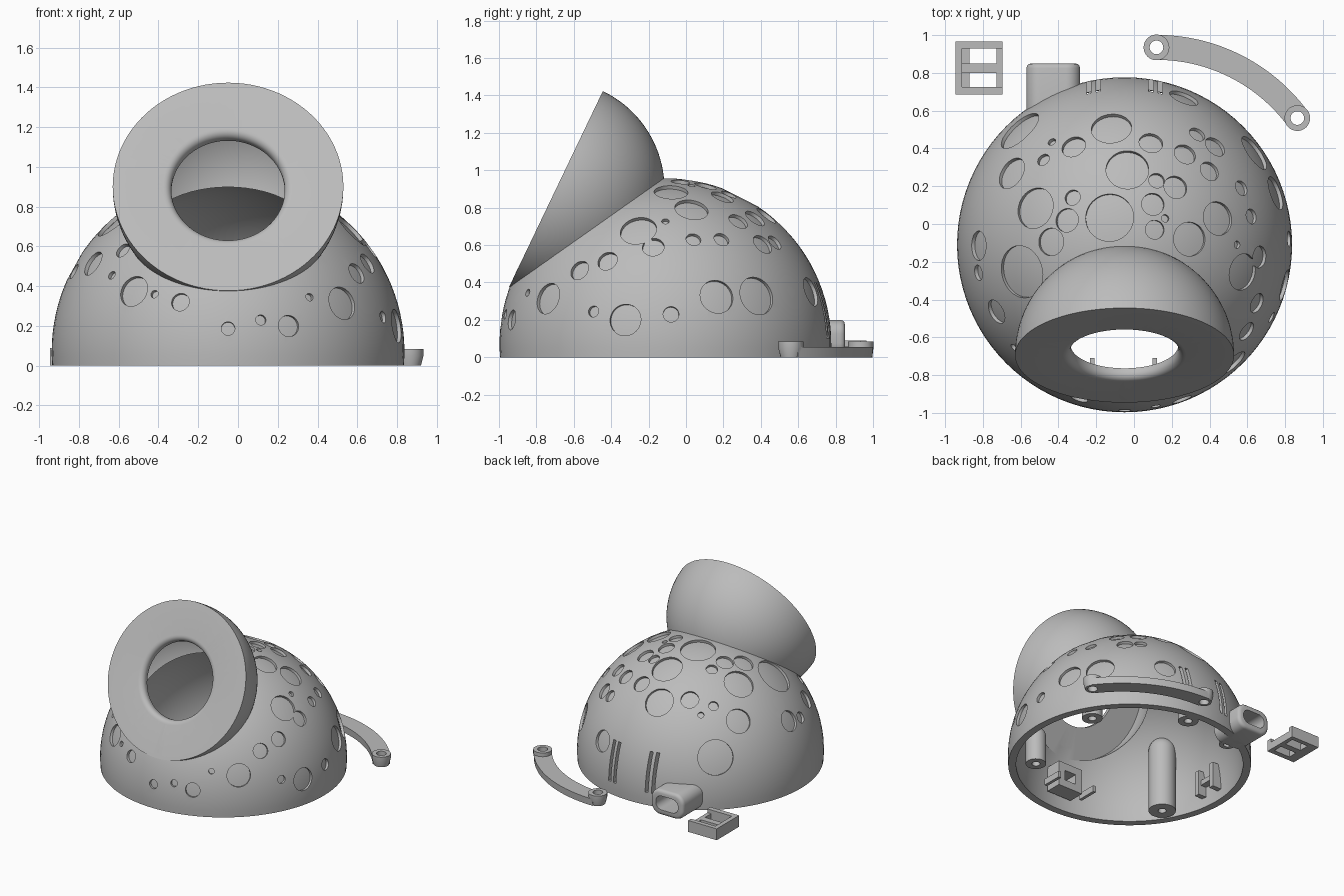
import bpy, bmesh, math
from mathutils import Matrix, Vector

if "Cube" in bpy.data.objects:
    bpy.data.objects.remove(bpy.data.objects["Cube"])

grey = bpy.data.materials.new("plain grey")
grey.diffuse_color = (0.5, 0.5, 0.5, 1)
grey.use_nodes = True
grey.node_tree.nodes["Principled BSDF"].inputs["Base Color"].default_value = grey.diffuse_color
C, R, RI = Vector((-0.05, -0.11, 0.07)), 0.887, 0.83      # dome centre, outer and inner radius
E = Vector((-0.05, -0.695, 0.90))                          # centre of the turret face
BACK = Vector((0, 0.902, -0.432)).normalized()             # turret axis, pointing inward


def frame(pos, axis):
    return Matrix.Translation(pos) @ axis.to_track_quat('Z', 'Y').to_matrix().to_4x4()


def lathe(bm, prof, mat=Matrix(), seg=96):
    """Revolve (radius, height) points about local z; both ends lie on the axis."""
    rings = []
    for r, h in prof:
        n = 1 if r < 1e-6 else seg
        rings.append([bm.verts.new(mat @ Vector((r * math.cos(2 * math.pi * i / n),
                      r * math.sin(2 * math.pi * i / n), h))) for i in range(n)])
    for a, b in zip(rings, rings[1:]):
        for i in range(seg):
            j = (i + 1) % seg
            if len(a) == 1:
                bm.faces.new((a[0], b[j], b[i]))
            elif len(b) == 1:
                bm.faces.new((a[i], a[j], b[0]))
            else:
                bm.faces.new((a[i], a[j], b[j], b[i]))


def box(bm, x0, x1, y0, y1, z0, z1):
    m = Matrix.Translation(((x0 + x1) / 2, (y0 + y1) / 2, (z0 + z1) / 2))
    bmesh.ops.create_cube(bm, size=1, matrix=m @ Matrix.Diagonal((x1 - x0, y1 - y0, z1 - z0, 1)))


def build(name, fn):
    bm = bmesh.new()
    fn(bm)
    bmesh.ops.recalc_face_normals(bm, faces=bm.faces[:])
    me = bpy.data.meshes.new(name)
    bm.to_mesh(me)
    bm.free()
    me.materials.append(grey)
    ob = bpy.data.objects.new(name, me)
    bpy.context.scene.collection.objects.link(ob)
    return ob


def boolean(ob, tool, op='DIFFERENCE', keep=False):
    """Apply a boolean, with a second solver as a fallback."""
    before = len(ob.data.vertices)
    for solver in ('MANIFOLD', 'EXACT'):
        m = ob.modifiers.new("cut", 'BOOLEAN')
        m.object, m.operation, m.solver = tool, op, solver
        dg = bpy.context.evaluated_depsgraph_get()
        me = bpy.data.meshes.new_from_object(ob.evaluated_get(dg))
        ob.modifiers.clear()
        if len(me.vertices) not in (0, before):
            ob.data = me
            break
    tool.hide_render = True
    if not keep:
        bpy.data.objects.remove(tool)


def cap(r, z0, zc, n=28):
    """Dome profile of radius r about height zc, cut flat at z0."""
    a0 = math.asin((z0 - zc) / r)
    return [(0, z0)] + [(r * math.cos(a), zc + r * math.sin(a))
                        for a in (a0 + (math.pi / 2 - a0) * i / n for i in range(n))] + [(0, zc + r)]


# Shell: dome joined to the tilted half-ball turret, then hollowed
base = Matrix.Translation((C.x, C.y, 0))
turret = frame(E, BACK)
shell = build("dome_shell", lambda bm: lathe(bm, cap(R, 0, C.z), base))
boolean(shell, build("turret", lambda bm: lathe(bm, cap(0.58, 0, 0), turret)), 'UNION')
boolean(shell, build("dome_hollow", lambda bm: lathe(bm, cap(RI, -0.1, C.z), base)))
lip = [(0, -0.05), (0.34, -0.05), (0.335, -0.001)] + [
    (0.285 + 0.04 * (1 - math.sin(a)), 0.04 * (1 - math.cos(a)))
    for a in (math.pi / 2 * i / 6 for i in range(1, 7))]
boolean(shell, build("turret_hollow", lambda bm: lathe(bm, lip + [(0.285, 0.06)] + cap(0.53, 0.06, 0)[1:], turret)))

# Crater positions: (x, y, r) on top, (y, z, r) on the right, (x, z, r) in front
top = [(-.13, .035, .127), (-.035, .29, .113), (-.12, .51, .107), (-.32, .41, .065), (.09, .43, .063),
       (.27, .37, .06), (.22, .195, .063), (.1, .105, .06), (.12, .23, .042), (.11, -.03, .05),
       (.165, .03, .02), (.295, -.08, .09), (.445, .03, .09), (.43, .41, .06), (.335, .475, .045),
       (.265, .67, .08), (.4, .28, .055), (-.525, .085, .11), (-.355, .02, .063), (-.325, .14, .042),
       (-.44, -.095, .073), (-.6, -.255, .14), (-.65, .27, .09), (-.48, .34, .035), (-.435, .435, .022),
       (-.61, .5, .128), (-.825, -.115, .078)]
right = [(-.57, .465, .055), (-.42, .515, .055), (-.495, .245, .03), (-.325, .2, .085), (-.08, .23, .042),
         (-.175, .59, .058), (-.255, .68, .098), (-.11, .727, .02), (.04, .63, .04), (.165, .325, .092),
         (.38, .33, .105), (.19, .63, .042)]
front = [(-.525, .375, .08), (-.42, .36, .02), (-.29, .32, .046), (.115, .23, .026), (.255, .2, .054),
         (.36, .345, .02), (.525, .315, .085), (-.635, .455, .022), (-.73, .515, .068), (-.825, .475, .042),
         (-.58, .58, .04), (-.05, .187, .034)]


def third(a, b):
    return math.sqrt(max(R * R - a * a - b * b, 0.0))


craters = [(Vector((x - C.x, y - C.y, third(x - C.x, y - C.y))), r) for x, y, r in top]
craters += [(Vector((third(y - C.y, z - C.z), y - C.y, z - C.z)), r) for y, z, r in right]
craters += [(Vector((x - C.x, -third(x - C.x, z - C.z), z - C.z)), r) for x, z, r in front]

# Sort craters into groups that do not overlap, and cut one group at a time
groups = []
for d, r in craters:
    for g in groups:
        if all((d - d2).length > (r + r2) * 1.06 + 0.01 for d2, r2 in g):
            g.append((d, r))
            break
    else:
        groups.append([(d, r)])


def crater_cutters(group):
    def fn(bm):
        f = R - 0.02
        for d, r in group:
            prof = [(0, f)] + [(r * k / 4, math.sqrt(f * f - (r * k / 4) ** 2)) for k in range(1, 5)]
            lathe(bm, prof + [(r, R + 0.03), (0, R + 0.03)], frame(C, d), 40)
    return fn


for g in groups:
    boolean(shell, build("crater_cutters", crater_cutters(g)))


# Two pairs of vertical vent slots in the back
def slots(bm):
    for x in (-0.24, -0.19, 0.09, 0.14):
        box(bm, x - 0.012, x + 0.012, 0.66, 0.9, 0.1, 0.4)


boolean(shell, build("slot_cutters", slots))


# Rounded cable spout with an oval opening through the wall
def tube(bm, x0, x1, z0, z1, w, rows):
    """Rounded rectangle swept along y; rows are (y, inset)."""
    loops = []
    for y, s in rows:
        loop = []
        for k, (cx, cz) in enumerate(((x1 - w, z1 - w), (x0 + w, z1 - w), (x0 + w, z0 + w), (x1 - w, z0 + w))):
            for i in range(9):
                a = math.pi / 2 * (k + i / 8)
                loop.append(bm.verts.new((cx + (w - s) * math.cos(a), y, cz + (w - s) * math.sin(a))))
        loops.append(loop)
    for p, q in zip(loops, loops[1:]):
        for i in range(36):
            j = (i + 1) % 36
            bm.faces.new((p[i], p[j], q[j], q[i]))
    bm.faces.new(loops[0])
    bm.faces.new(loops[-1][::-1])


spout = build("cable_spout", lambda bm: tube(bm, -0.57, -0.285, 0, 0.2, 0.075, [
    (0.57, 0), (0.825, 0), (0.838, 0.004), (0.846, 0.012), (0.85, 0.025)]))
oval = build("oval_cutter", lambda bm: tube(bm, -0.525, -0.33, 0.045, 0.155, 0.052, [(0.4, 0), (0.95, 0)]))
boolean(spout, oval, keep=True)
boolean(shell, oval)

# Screw posts inside the rim, trimmed to the wall
parts = [shell, spout]
for i, (x, y, r, h) in enumerate([(-.615, -.363, .1, .6), (.53, -.43, .075, .3), (.08, .76, .075, .15),
                                  (-.36, .68, .06, .12), (.64, .34, .075, .15)]):
    m = base @ Matrix.Translation((x, y, 0))
    dome = [(0, 0)] + [(r * math.cos(a), h - r + r * math.sin(a)) if k else (r, 0)
                       for k, a in enumerate([0] + [math.pi / 2 * k / 8 for k in range(8)])] + [(0, h)]
    post = build(f"screw_post_{i + 1}", lambda bm: lathe(bm, dome, m, 32))
    boolean(post, build("trim", lambda bm: lathe(bm, cap(0.85, -0.05, C.z), base)), 'INTERSECT')
    boolean(post, build("hole", lambda bm: lathe(bm, [(0, -.1), (.03, -.1), (.03, .04), (0, .04)], m, 24)))
    parts.append(post)


# Square sensor socket with clip pegs behind the front dent
def socket(bm):
    for s in (-1, 1):
        box(bm, -0.05 + s * 0.08 - 0.03, -0.05 + s * 0.08 + 0.03, -0.91, -0.78, 0.09, 0.29)
        box(bm, -0.055 + s * 0.165 - 0.012, -0.055 + s * 0.165 + 0.012, -0.87, -0.71, 0.1, 0.15)
    for z in (0.09, 0.23):
        box(bm, -0.1, 0, -0.91, -0.78, z, z + 0.06)


parts.append(build("sensor_socket", socket))


# Small bracket on the left inner wall
def bracket(bm):
    box(bm, -0.88, -0.8, -0.26, -0.22, 0.08, 0.28)
    box(bm, -0.88, -0.8, -0.1, -0.06, 0.08, 0.28)
    box(bm, -0.88, -0.82, -0.22, -0.1, 0.16, 0.2)


parts.append(build("wall_bracket", bracket))

# Loose curved arm with a drilled, tapered boss at each end
A, AR, A0, A1 = Vector((0.119, 0.005, 0)), 0.93, math.radians(90), math.radians(36.7)


def arm(bm):
    rows = []
    for i in range(33):
        a = A0 + (A1 - A0) * i / 32
        d = Vector((math.cos(a), math.sin(a), 0))
        rows.append([bm.verts.new(A + d * (AR + w) + Vector((0, 0, z)))
                     for w, z in ((-.062, 0), (.062, 0), (.066, .055), (-.066, .055))])
    for p, q in zip(rows, rows[1:]):
        for k in range(4):
            bm.faces.new((p[k], p[(k + 1) % 4], q[(k + 1) % 4], q[k]))
    bm.faces.new(rows[0])
    bm.faces.new(rows[-1][::-1])


def arm_ends(prof):
    def fn(bm):
        for a in (A0, A1):
            lathe(bm, prof, Matrix.Translation(A + Vector((math.cos(a), math.sin(a), 0)) * AR), 40)
    return fn


curved = build("curved_arm", arm)
boolean(curved, build("bosses", arm_ends([(0, 0), (.055, 0), (.068, .05), (.068, .085), (0, .085)])), 'UNION')
boolean(curved, build("drills", arm_ends([(0, -.1), (.036, -.1), (.036, .2), (0, .2)])))
parts.append(curved)


# Loose two-window clip frame
def clip(bm):
    box(bm, -0.945, -0.91, 0.685, 0.965, 0, 0.09)
    for y0, y1, h in ((0.685, 0.725, 0.09), (0.8, 0.85, 0.06), (0.93, 0.965, 0.09)):
        box(bm, -0.91, -0.695, y0, y1, 0, h)
    box(bm, -0.91, -0.87, 0.725, 0.93, 0, 0.05)
    box(bm, -0.727, -0.695, 0.725, 0.93, 0, 0.06)


parts.append(build("clip_frame", clip))

# Smooth curves, sharp edges
for p in parts:
    p.data.shade_smooth()
    p.data.set_sharp_from_angle(angle=math.radians(30))
